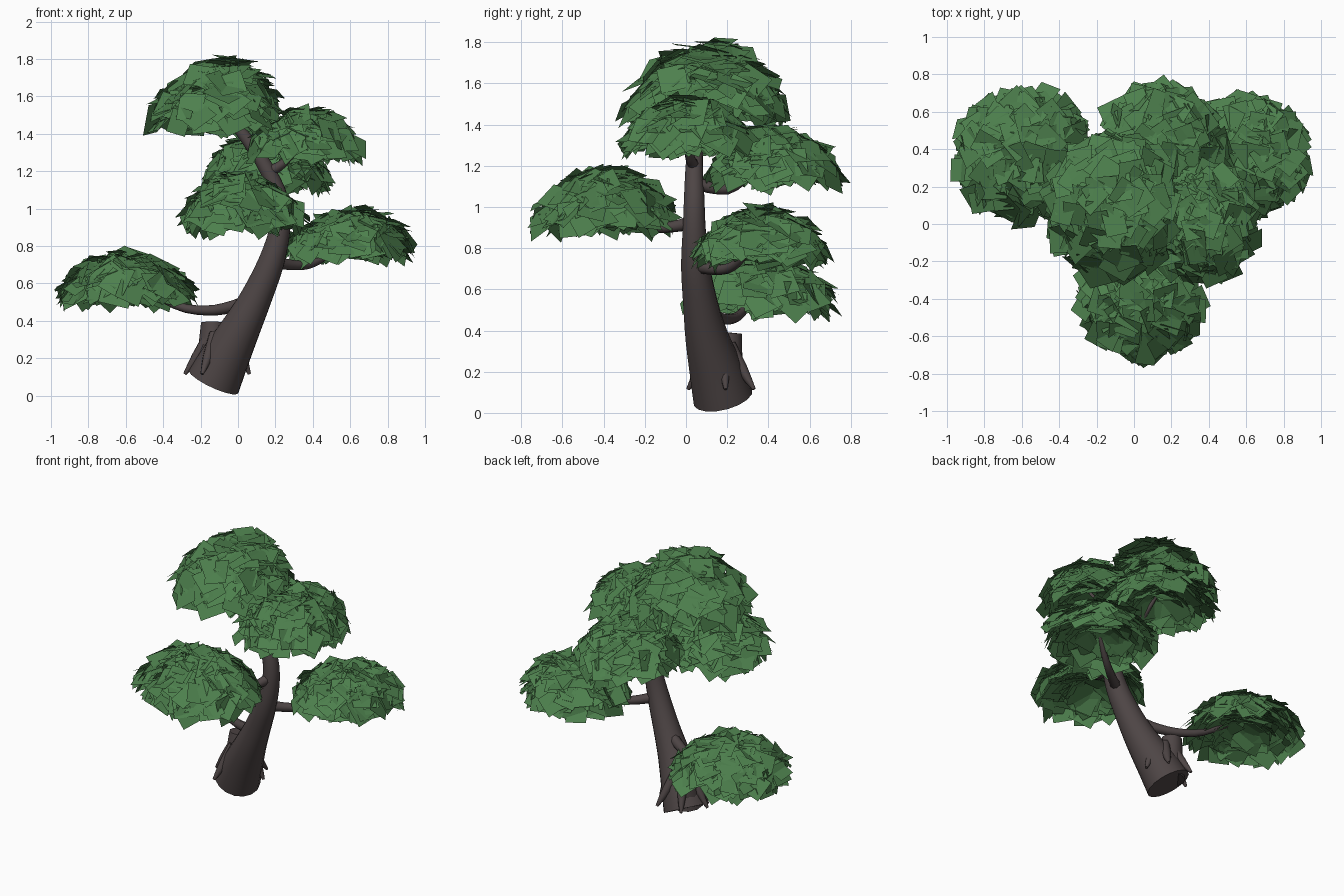
import bpy, math, random
from mathutils import Vector, Quaternion

if "Cube" in bpy.data.objects:
    bpy.data.objects.remove(bpy.data.objects["Cube"])

random.seed(7)


def material(name, rgb):
    m = bpy.data.materials.new(name)
    m.diffuse_color = (*rgb, 1)
    m.use_nodes = True
    m.node_tree.nodes["Principled BSDF"].inputs["Base Color"].default_value = m.diffuse_color
    return m


BARK = material("dark_bark", (0.076, 0.060, 0.060))
LEAF = material("leaf_green", (0.074, 0.214, 0.074))
CROWN_CENTER = Vector((0.04, 0.12, 1.10))  # middle of all foliage


def make_object(name, verts, faces, mat, smooth=False):
    mesh = bpy.data.meshes.new(name)
    mesh.from_pydata(verts, [], faces)
    mesh.materials.append(mat)
    mesh.update()
    ob = bpy.data.objects.new(name, mesh)
    bpy.context.collection.objects.link(ob)
    if smooth:
        bpy.ops.object.select_all(action='DESELECT')
        ob.select_set(True)
        bpy.context.view_layer.objects.active = ob
        bpy.ops.object.shade_smooth_by_angle(angle=math.radians(50))
    return ob


def spline(pts, steps):
    """Catmull-Rom through (x, y, z, radius) points."""
    p = [Vector(q) for q in pts]
    p = [p[0] * 2 - p[1]] + p + [p[-1] * 2 - p[-2]]
    out = []
    for i in range(1, len(p) - 2):
        a, b, c, d = p[i - 1:i + 3]
        for k in range(steps):
            t = k / steps
            out.append((b * 2 + (c - a) * t + (a * 2 - b * 5 + c * 4 - d) * t * t
                        + (b * 3 - a - c * 3 + d) * t ** 3) * 0.5)
    return out + [p[-2]]


def tube(name, pts, sides=12, steps=3):
    path = spline(pts, steps)
    verts, faces, n = [], [], len(path)
    side = Vector((0.3, 1, 0.1))
    for i, q in enumerate(path):
        tan = (path[min(i + 1, n - 1)].xyz - path[max(i - 1, 0)].xyz).normalized()
        side = (side - tan * side.dot(tan)).normalized()
        other = tan.cross(side)
        for k in range(sides):
            a = math.tau * k / sides
            verts.append(q.xyz + (side * math.cos(a) + other * math.sin(a)) * max(q.w, 0.003))
    for i in range(n - 1):
        for k in range(sides):
            a, b = i * sides + k, i * sides + (k + 1) % sides
            faces.append((a, b, b + sides, a + sides))
    faces.append(tuple(reversed(range(sides))))
    faces.append(tuple(range((n - 1) * sides, n * sides)))
    return make_object(name, verts, faces, BARK, True)


def leaf_pad(name, center, radii, cards, lean=(0, 0)):
    """Ragged dome of overlapping leaf cards; lean shifts the peak sideways."""
    c, r = Vector(center), Vector(radii)
    verts, faces = [], []
    for i in range(cards):
        inner = i % 5 in (0, 2)
        z = random.uniform(0, 0.6) if inner else random.uniform(-0.08, 1)
        a = i * 2.39996 + random.uniform(-0.3, 0.3)
        h = (1 - max(z, 0) ** 1.6) ** 0.58
        d = Vector((h * math.cos(a), h * math.sin(a), z))
        s = random.uniform(0.3, 0.85) if inner else random.uniform(0.86, 1.05)
        pos = c + Vector((d.x * r.x, d.y * r.y, d.z * r.z)) * s
        pos += Vector((lean[0], lean[1], 0)) * z
        nrm = Vector((d.x, d.y, d.z + (1.3 if inner else 0.6)))
        nrm += Vector([random.uniform(-0.5, 0.5) for _ in range(3)])
        nrm.normalize()
        # Each card faces away from the middle of the whole foliage
        if nrm.dot(pos - CROWN_CENTER) < 0:
            nrm.negate()
        u = nrm.orthogonal().normalized()
        u = Quaternion(nrm, random.uniform(0, math.tau)) @ u
        v = nrm.cross(u)
        w, l = random.uniform(0.055, 0.078), random.uniform(0.065, 0.092)
        b = len(verts)
        verts += [pos - u * w - v * l, pos + u * w - v * l,
                  pos + u * w + v * l, pos - u * w + v * l]
        faces.append((b, b + 1, b + 2, b + 3))
    return make_object(name, verts, faces, LEAF)


# Leaning, tapering trunk
tube("trunk", [(-0.13, 0.18, 0.075, 0.147), (-0.075, 0.15, 0.19, 0.133), (0.02, 0.10, 0.37, 0.105),
               (0.10, 0.07, 0.53, 0.085), (0.18, 0.045, 0.72, 0.07), (0.225, 0.04, 0.90, 0.056),
               (0.22, 0.04, 1.05, 0.05), (0.16, 0.04, 1.20, 0.042), (0.07, 0.05, 1.34, 0.035),
               (-0.02, 0.06, 1.46, 0.028), (-0.12, 0.09, 1.62, 0.012)], 16)

# Cut-off stub beside the base
tube("trunk_stub", [(-0.125, 0.175, 0.12, 0.115), (-0.135, 0.195, 0.24, 0.082),
                    (-0.135, 0.21, 0.39, 0.064)], 12)

# Pointed roots around the base
for i in range(5):
    a = math.radians((8, 60, 120, 180, 240)[i])
    ca, sa = math.cos(a), math.sin(a)
    k = 0.88 if i == 0 else 1
    tube(f"root_{i + 1}", [(-0.1 + 0.05 * ca, 0.17 + 0.05 * sa, 0.33, 0.03),
                           (-0.1 + 0.12 * ca, 0.17 + 0.12 * sa, 0.21, 0.028),
                           (-0.1 + 0.185 * k * ca, 0.17 + 0.185 * k * sa, 0.115, 0.009)], 8, 2)

# Curved branches reaching into the leaf pads
tube("branch_left", [(0.10, 0.07, 0.52, 0.04), (-0.03, 0.13, 0.475, 0.033), (-0.17, 0.20, 0.455, 0.027),
                     (-0.34, 0.27, 0.485, 0.022), (-0.58, 0.34, 0.62, 0.008)], 8)
tube("branch_right", [(0.18, 0.045, 0.72, 0.036), (0.27, 0.12, 0.70, 0.03), (0.37, 0.2, 0.70, 0.025),
                      (0.47, 0.27, 0.75, 0.02), (0.6, 0.36, 0.88, 0.008)], 8)
tube("branch_front", [(0.225, 0.04, 0.93, 0.034), (0.19, -0.06, 0.905, 0.028), (0.14, -0.18, 0.91, 0.022),
                      (0.05, -0.38, 1.04, 0.008)], 8)
tube("branch_back", [(0.20, 0.04, 1.12, 0.032), (0.19, 0.14, 1.09, 0.027), (0.17, 0.24, 1.10, 0.022),
                     (0.15, 0.42, 1.25, 0.008)], 8)
tube("branch_upper_right", [(0.16, 0.04, 1.2, 0.03), (0.24, 0.02, 1.24, 0.024),
                            (0.38, -0.02, 1.4, 0.008)], 8)

# Leaf pads
leaf_pad("leaf_pad_left", (-0.59, 0.36, 0.545), (0.345, 0.325, 0.21), 320, (-0.02, 0.02))
leaf_pad("leaf_pad_right", (0.59, 0.36, 0.785), (0.325, 0.29, 0.195), 300, (0.04, 0.02))
leaf_pad("leaf_pad_front", (0.04, -0.39, 0.94), (0.295, 0.32, 0.23), 300, (-0.04, 0))
leaf_pad("leaf_pad_back", (0.15, 0.42, 1.17), (0.31, 0.29, 0.22), 300, (0, 0))
leaf_pad("leaf_pad_upper_right", (0.35, 0.0, 1.32), (0.27, 0.29, 0.2), 300, (0.03, 0))
leaf_pad("leaf_pad_crown", (-0.13, 0.085, 1.475), (0.33, 0.365, 0.315), 370, (0.07, 0.03))
